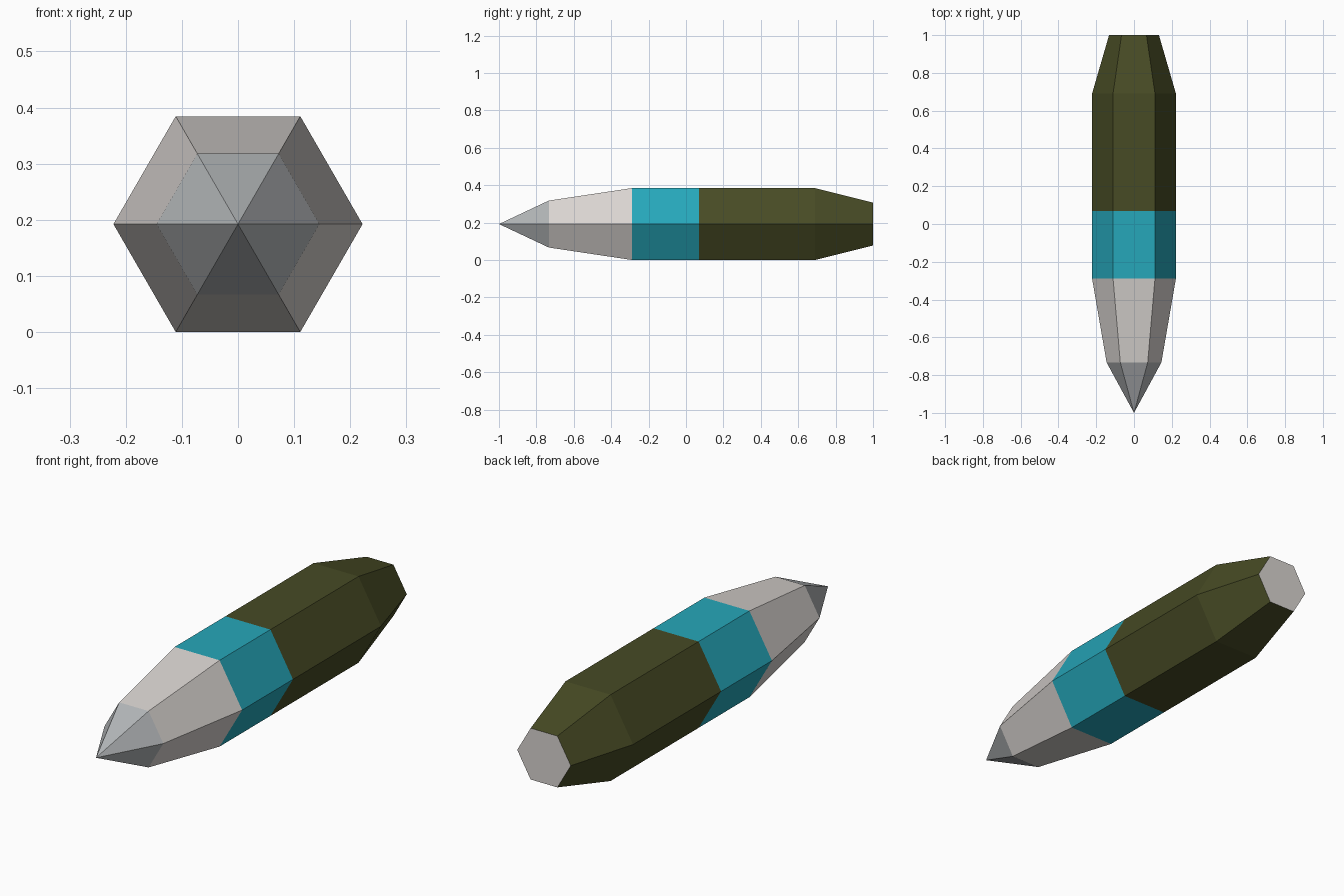
import bpy, bmesh, math

if "Cube" in bpy.data.objects:
    bpy.data.objects.remove(bpy.data.objects["Cube"])

SIDES = 6
R = 0.222                                  # body radius, corner to centre
ZC = R * math.cos(math.pi / SIDES)         # axis height so a flat side rests on z = 0


def material(name, rgb):
    m = bpy.data.materials.new(name)
    m.diffuse_color = (*rgb, 1)
    m.use_nodes = True
    m.node_tree.nodes["Principled BSDF"].inputs["Base Color"].default_value = m.diffuse_color
    return m


pale = material("pale_grey", (0.69, 0.655, 0.63))
steel = material("steel_grey", (0.445, 0.462, 0.474))
teal = material("teal", (0.019, 0.386, 0.491))
olive = material("olive", (0.063, 0.070, 0.018))


def hex_part(name, profile, mat, cap_mat=None):
    """Loft hexagonal rings along y from (y, radius) pairs; radius 0 is a point."""
    bm = bmesh.new()
    rings = []
    for y, r in profile:
        n = SIDES if r else 1
        rings.append([bm.verts.new((r * math.cos(math.tau * i / SIDES), y,
                                    ZC + r * math.sin(math.tau * i / SIDES)))
                      for i in range(n)])
    for a, b in zip(rings, rings[1:]):
        for i in range(SIDES):
            j = (i + 1) % SIDES
            if len(a) == 1:
                bm.faces.new((a[0], b[i], b[j]))
            else:
                bm.faces.new((a[i], b[i], b[j], a[j]))
    if cap_mat:
        bm.faces.new(rings[-1][::-1]).material_index = 1
    # Loft faces all wind the same way; make sure they point away from the axis
    bm.normal_update()
    for f in bm.faces:
        c = f.calc_center_median()
        out = f.normal.x * c.x + f.normal.z * (c.z - ZC)
        if (f.normal.y if f.material_index else out) < 0:
            f.normal_flip()
    mesh = bpy.data.meshes.new(name)
    bm.to_mesh(mesh)
    bm.free()
    mesh.materials.append(mat)
    if cap_mat:
        mesh.materials.append(cap_mat)
    ob = bpy.data.objects.new(name, mesh)
    bpy.context.collection.objects.link(ob)
    return ob


# Pointed tip, tapering nose, coloured band, and body with a flat rear cap
hex_part("tip", [(-1.0, 0), (-0.733, 0.145)], steel)
hex_part("nose", [(-0.733, 0.145), (-0.288, R)], pale)
hex_part("band", [(-0.288, R), (0.07, R)], teal)
hex_part("body", [(0.07, R), (0.69, R), (1.0, 0.132)], olive, pale)
